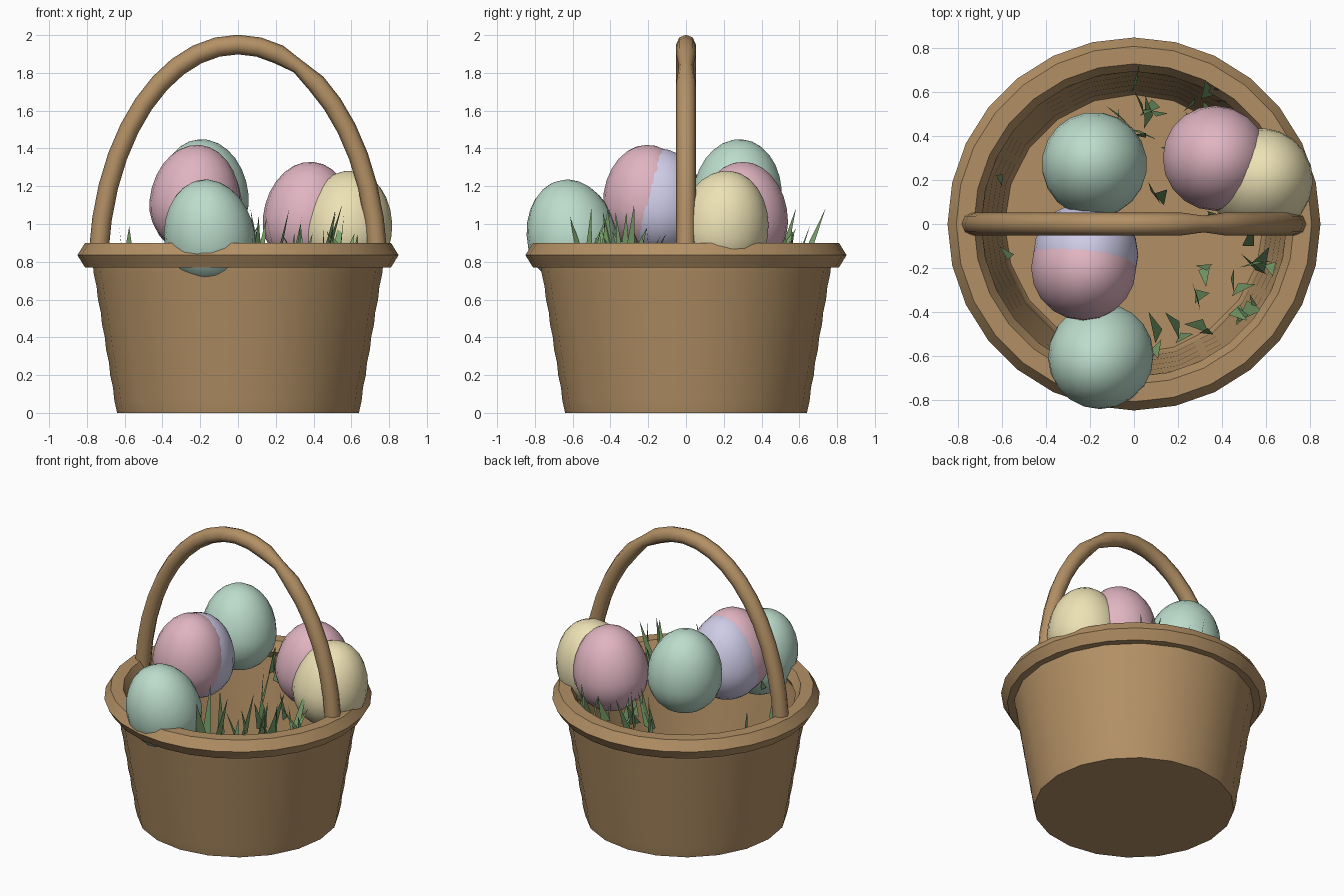
import bpy, bmesh, math, random
from mathutils import Vector

if "Cube" in bpy.data.objects:
    bpy.data.objects.remove(bpy.data.objects["Cube"])

random.seed(4)


def material(name, rgb):
    m = bpy.data.materials.new(name)
    m.diffuse_color = (*rgb, 1)
    m.use_nodes = True
    m.node_tree.nodes["Principled BSDF"].inputs["Base Color"].default_value = m.diffuse_color
    return m


WICKER = material("wicker", (0.45, 0.28, 0.13))
GRASS = material("grass", (0.20, 0.36, 0.15))
TEAL = material("teal", (0.50, 0.72, 0.60))
PINK = material("pink", (0.75, 0.46, 0.54))
LAVENDER = material("lavender", (0.62, 0.60, 0.80))
CREAM = material("cream", (0.85, 0.76, 0.46))


def add_object(name, bm, mat, smooth=None):
    me = bpy.data.meshes.new(name)
    bm.to_mesh(me)
    bm.free()
    ob = bpy.data.objects.new(name, me)
    bpy.context.collection.objects.link(ob)
    me.materials.append(mat)
    if smooth:
        bpy.ops.object.select_all(action='DESELECT')
        ob.select_set(True)
        bpy.context.view_layer.objects.active = ob
        bpy.ops.object.shade_smooth_by_angle(angle=math.radians(smooth))
    return ob


def lathe(name, profile, sides, mat, smooth=None, closed=False):
    """Spin (radius, z) points about z; zero radius makes a pole."""
    bm = bmesh.new()
    rings = []
    for r, z in profile:
        if r == 0:
            rings.append([bm.verts.new((0, 0, z))] * sides)
        else:
            rings.append([bm.verts.new((r * math.cos(2 * math.pi * i / sides),
                                        r * math.sin(2 * math.pi * i / sides), z))
                          for i in range(sides)])
    pairs = list(zip(rings, rings[1:]))
    if closed:
        pairs.append((rings[-1], rings[0]))
    for a, b in pairs:
        for i in range(sides):
            j = (i + 1) % sides
            bm.faces.new(list(dict.fromkeys((a[i], a[j], b[j], b[i]))))
    bmesh.ops.recalc_face_normals(bm, faces=bm.faces)
    return add_object(name, bm, mat, smooth)


# Basket body: hollow tapered wall with faint woven bands, plus floor
ROWS = 12
outer = [(0.64 + 0.13 * k / ROWS + (0.004 if k % 2 else 0), 0.80 * k / ROWS)
         for k in range(ROWS + 1)]
inner = [(r - 0.05, z) for r, z in reversed(outer) if z > 0.05]
lathe("basket_body", [(0, 0)] + outer + inner + [(0.59, 0.04), (0, 0.04)],
      20, WICKER, 25)

# Rim: six-sided ring
lathe("basket_rim", [(0.85, 0.835), (0.81, 0.90), (0.73, 0.90),
                     (0.695, 0.835), (0.73, 0.77), (0.81, 0.77)],
      28, WICKER, 25, closed=True)

# Handle: tube swept along an elliptical arch, with a pinch on the right
N, SIDES = 20, 8
bm = bmesh.new()
rings = []
for k in range(N + 1):
    t = math.radians(5 + 170 * k / N)
    c = Vector((0.74 * math.cos(t), 0, 0.75 + 1.2 * math.sin(t)))
    out = Vector((1.2 * math.cos(t), 0, 0.74 * math.sin(t))).normalized()
    rad = 0.038 if k == 7 else 0.052
    rings.append([bm.verts.new(c + rad * (out * math.cos(a) + Vector((0, 1, 0)) * math.sin(a)))
                  for a in (2 * math.pi * i / SIDES for i in range(SIDES))])
for a, b in zip(rings, rings[1:]):
    for i in range(SIDES):
        j = (i + 1) % SIDES
        bm.faces.new((a[i], a[j], b[j], b[i]))
bm.faces.new(rings[0])
bm.faces.new(rings[-1])
bmesh.ops.recalc_face_normals(bm, faces=bm.faces)
add_object("handle", bm, WICKER, 50)

# Eggs: (material, centre at widest point, tip lean)
EGGS = [
    (TEAL, (-0.18, 0.27, 1.13), (-0.03, 0.03)),
    (PINK, (-0.23, -0.20, 1.10), (0.03, -0.01)),
    (LAVENDER, (-0.22, -0.14, 1.08), (0.02, 0.00)),
    (TEAL, (-0.15, -0.60, 0.92), (-0.05, -0.07)),
    (PINK, (0.37, 0.30, 1.01), (0.03, 0.00)),
    (CREAM, (0.575, 0.195, 0.965), (0.04, 0.05)),
]
STEPS = 14
for n, (mat, centre, lean) in enumerate(EGGS):
    prof = []
    for k in range(STEPS + 1):
        a = -math.pi / 2 + math.pi * k / STEPS
        z = math.sin(a) * (0.32 if a > 0 else 0.245)
        prof.append((0 if k in (0, STEPS) else 0.24 * math.cos(a), z))
    egg = lathe(f"egg_{n + 1}", prof, 20, mat, 60)
    egg.location = centre
    egg.rotation_mode = 'QUATERNION'
    egg.rotation_quaternion = Vector((*lean, 0.32)).to_track_quat('Z', 'Y')

# Grass: single-triangle blades standing between the eggs
SPOTS = [(-0.60, 0.20), (-0.58, -0.12), (0.00, 0.62), (0.05, 0.50), (0.10, 0.55),
         (0.00, 0.43), (-0.10, 0.52), (0.25, 0.53), (0.34, 0.58), (0.40, 0.60),
         (0.10, 0.12), (0.32, -0.20), (0.46, -0.30), (0.47, -0.42), (0.55, -0.37),
         (0.58, -0.22), (0.62, -0.18), (0.33, -0.50), (0.20, -0.52), (0.10, -0.55),
         (0.28, -0.33), (0.35, 0.03), (-0.30, -0.45), (0.15, 0.35), (0.52, -0.10)]
SPOTS += [(x * 0.93 + 0.02, y * 0.93) for x, y in SPOTS[2:22]]
bm = bmesh.new()
for x, y in SPOTS:
    a = random.uniform(0, 2 * math.pi)
    side = Vector((math.cos(a), math.sin(a), 0)) * random.uniform(0.025, 0.042)
    b = random.uniform(0, 2 * math.pi)
    lean = Vector((math.cos(b), math.sin(b), 0)) * random.uniform(0.02, 0.13)
    base = Vector((x, y, random.uniform(0.75, 0.80)))
    tip = base + lean + Vector((0, 0, random.uniform(0.17, 0.32)))
    bm.faces.new([bm.verts.new(p) for p in (base - side, base + side, tip)])
add_object("grass", bm, GRASS)
